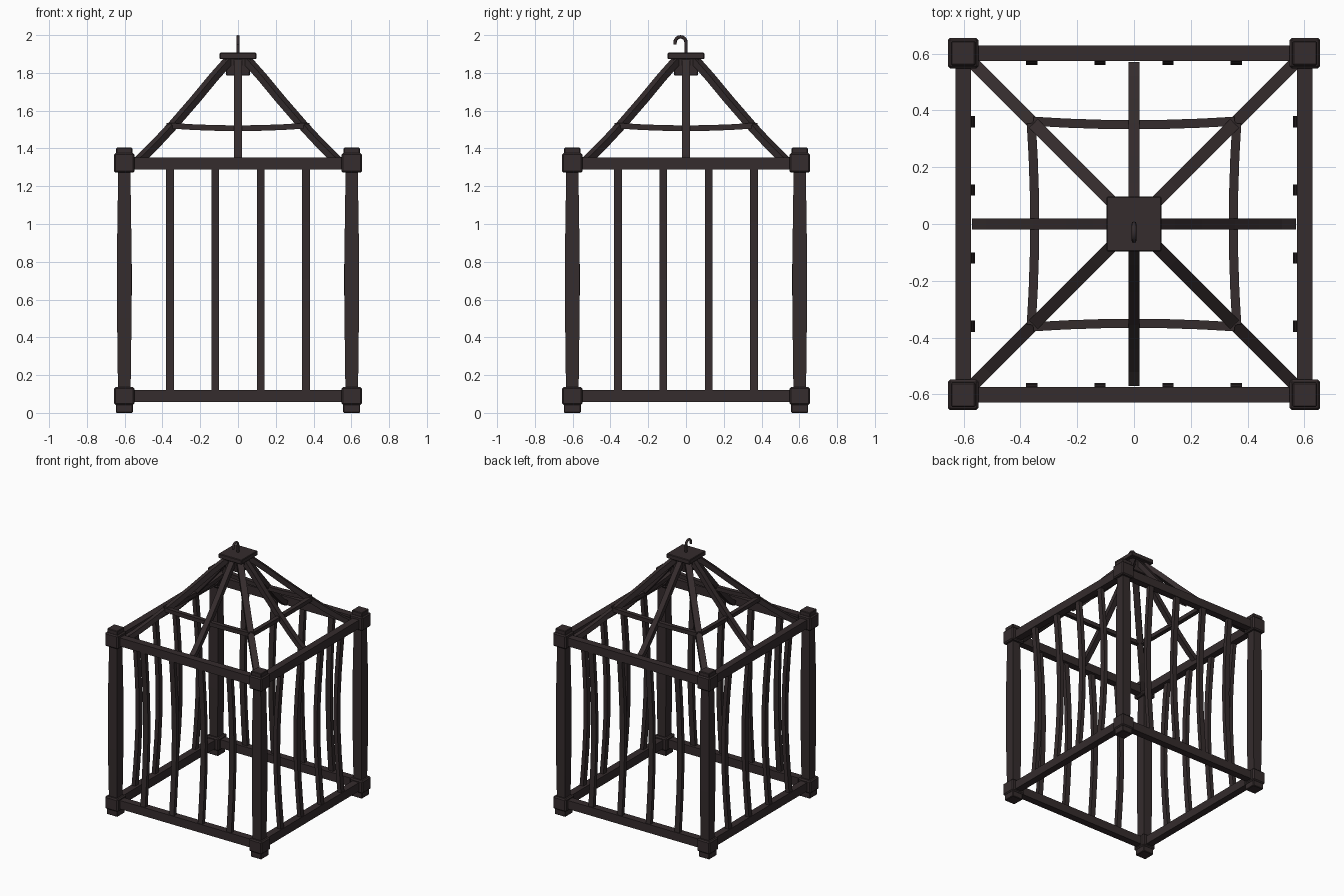
import bpy, bmesh, math
from mathutils import Vector

cube = bpy.data.objects.get("Cube")
if cube:
    bpy.data.objects.remove(cube)

iron = bpy.data.materials.new("dark_brown_iron")
iron.use_nodes = True
colour = (0.035, 0.025, 0.026, 1)
iron.diffuse_color = colour
iron.node_tree.nodes["Principled BSDF"].inputs["Base Color"].default_value = colour

UP = Vector((0, 0, 1))


def finish(bm, name, bevel=0):
    bmesh.ops.recalc_face_normals(bm, faces=bm.faces)
    mesh = bpy.data.meshes.new(name)
    bm.to_mesh(mesh)
    bm.free()
    mesh.materials.append(iron)
    ob = bpy.data.objects.new(name, mesh)
    bpy.context.collection.objects.link(ob)
    if bevel:
        mod = ob.modifiers.new("Bevel", "BEVEL")
        mod.width = bevel
        mod.segments = 1
    return ob


def sweep(name, path, side, width, depth, sides=4):
    """Sweep a rectangle (or an ellipse) along a path; side is its width direction."""
    pts = [Vector(p) for p in path]
    side = Vector(side).normalized()
    if sides == 4:
        section = [(-1, -1), (1, -1), (1, 1), (-1, 1)]
    else:
        section = [(math.cos(math.tau * k / sides), math.sin(math.tau * k / sides))
                   for k in range(sides)]
    bm = bmesh.new()
    rings = []
    for i, p in enumerate(pts):
        tangent = pts[min(i + 1, len(pts) - 1)] - pts[max(i - 1, 0)]
        normal = tangent.cross(side).normalized()
        rings.append([bm.verts.new(p + side * a * width / 2 + normal * b * depth / 2)
                      for a, b in section])
    for r, s in zip(rings, rings[1:]):
        for k in range(sides):
            n = (k + 1) % sides
            bm.faces.new((r[k], r[n], s[n], s[k]))
    bm.faces.new(rings[0])
    bm.faces.new(rings[-1])
    return finish(bm, name)


def stack(name, x, y, levels, bevel=0):
    """Square column through (height, half width) levels."""
    bm = bmesh.new()
    rings = [[bm.verts.new((x + a * h, y + b * h, z))
              for a, b in ((-1, -1), (1, -1), (1, 1), (-1, 1))] for z, h in levels]
    for r, s in zip(rings, rings[1:]):
        for k in range(4):
            n = (k + 1) % 4
            bm.faces.new((r[k], r[n], s[n], s[k]))
    bm.faces.new(rings[0])
    bm.faces.new(rings[-1])
    return finish(bm, name, bevel)


C = 0.602  # corner offset
ROOF = [(0.56, 1.31), (0.51, 1.35), (0.43, 1.43), (0.342, 1.525),
        (0.225, 1.66), (0.13, 1.775), (0.05, 1.865)]

# Corner posts with joint blocks, feet and caps, and diagonal roof struts
for sx, front in ((-1, "right"), (1, "left")):
    for sy, end in ((-1, "front"), (1, "back")):
        tag = f"{end}_{front}"
        x, y = sx * C, sy * C
        stack("post_" + tag, x, y, [(0.1, 0.033), (0.3, 0.036), (0.5, 0.038),
                                    (0.9, 0.038), (1.1, 0.035), (1.3, 0.032)])
        stack("foot_" + tag, x, y, [(0, 0.045), (0.06, 0.045)], 0.004)
        stack("lower_joint_" + tag, x, y, [(0.042, 0.054), (0.137, 0.054)], 0.008)
        stack("upper_joint_" + tag, x, y, [(1.272, 0.054), (1.375, 0.054)], 0.008)
        stack("post_cap_" + tag, x, y, [(1.36, 0.043), (1.404, 0.043)], 0.004)
        sweep("corner_strut_" + tag, [(sx * r, sy * r, z) for r, z in ROOF],
              (-sy, sx, 0), 0.044, 0.036)

# Each of the four sides: rails, bowed bars, roof strut and roof brace
for name, out in (("front", (0, -1, 0)), ("back", (0, 1, 0)),
                  ("right", (-1, 0, 0)), ("left", (1, 0, 0))):
    out = Vector(out)
    along = UP.cross(out)
    for level, z in (("lower", 0.09), ("upper", 1.32)):
        mid = out * C + UP * z
        sweep(f"{level}_rail_{name}", [mid - along * C, mid + along * C], UP, 0.064, 0.054)
    for i, t in enumerate((-0.36, -0.12, 0.12, 0.36)):
        path = []
        for k in range(9):
            f = k / 8
            path.append(along * t + out * (0.612 - 0.036 * math.sin(math.pi * f))
                        + UP * (0.09 + 1.23 * f))
        sweep(f"bar_{name}_{i + 1}", path, along, 0.04, 0.03)
    sweep("side_strut_" + name, [out * r + UP * z for r, z in ROOF], along, 0.04, 0.036)
    brace = []
    for k in range(7):
        f = k / 3 - 1
        brace.append(along * 0.355 * f + out * (0.35 + 0.012 * f * f)
                     + UP * (1.507 + 0.013 * f * f))
    sweep("roof_brace_" + name, brace, UP, 0.03, 0.032)

# Roof crown
stack("crown_block", 0, 0, [(1.785, 0.062), (1.88, 0.07)], 0.004)
stack("crown_plate", 0, 0, [(1.873, 0.097), (1.907, 0.097)], 0.004)

# Hanging hook
R = 0.029
hook = [(0, 0, 1.89), (0, 0, 1.93)]
for k in range(9):
    a = math.pi * k / 8
    hook.append((0, -R + R * math.cos(a), 1.962 + R * math.sin(a)))
hook.append((0, -2 * R, 1.95))
ob = sweep("hook", hook, (1, 0, 0), 0.018, 0.018, 8)
for p in ob.data.polygons:
    p.use_smooth = len(p.vertices) == 4
